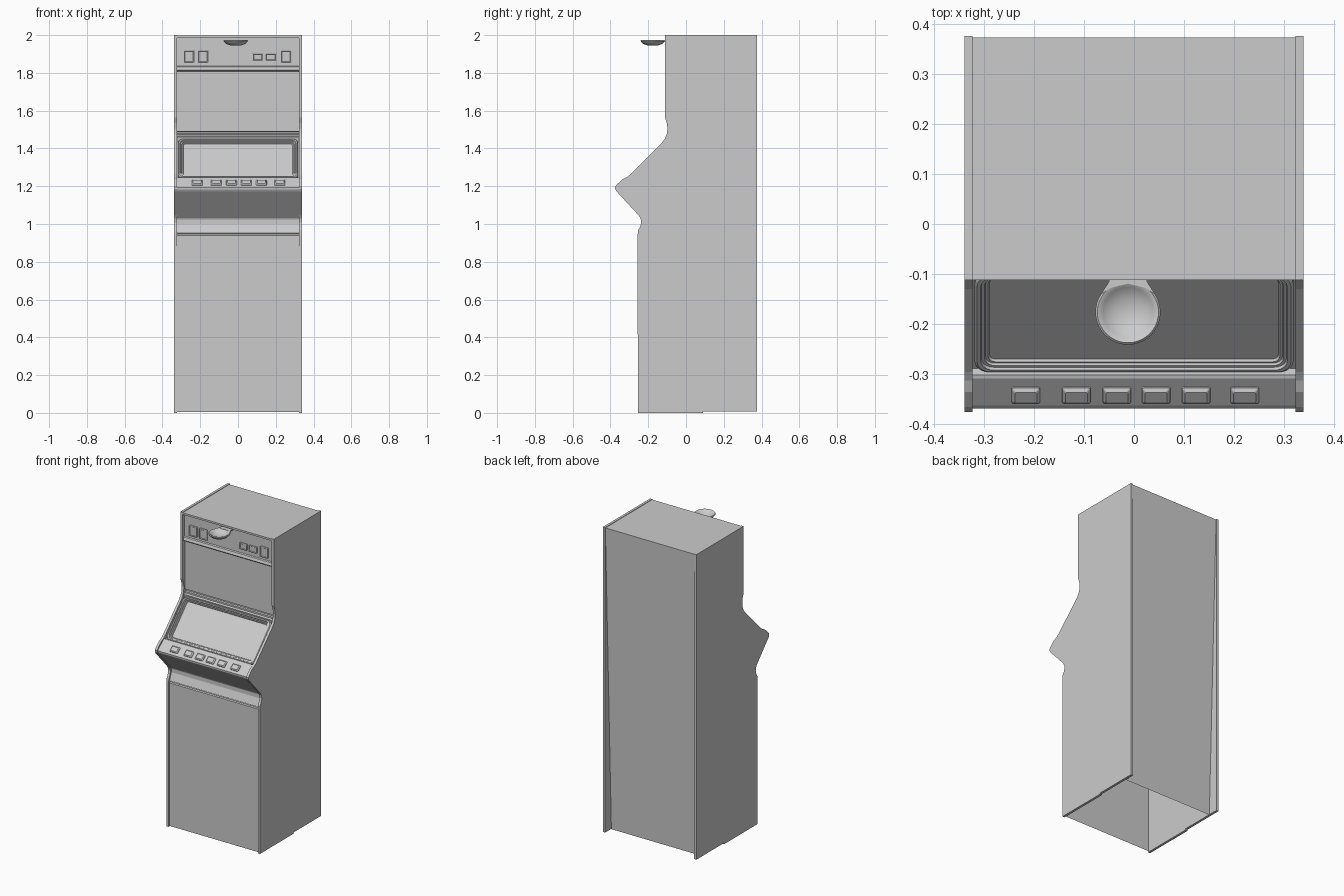
import bpy, bmesh, math
from mathutils import Vector, Matrix

cube = bpy.data.objects.get("Cube")
if cube:
    bpy.data.objects.remove(cube, do_unlink=True)

grey = bpy.data.materials.new("plain grey")
grey.use_nodes = True
COLOUR = (0.6, 0.6, 0.6, 1)
grey.diffuse_color = COLOUR
grey.node_tree.nodes["Principled BSDF"].inputs["Base Color"].default_value = COLOUR


def finish(name, bm, smooth=None):
    bmesh.ops.recalc_face_normals(bm, faces=bm.faces)
    mesh = bpy.data.meshes.new(name)
    bm.to_mesh(mesh)
    bm.free()
    mesh.materials.append(grey)
    obj = bpy.data.objects.new(name, mesh)
    bpy.context.collection.objects.link(obj)
    if smooth:
        bpy.ops.object.select_all(action='DESELECT')
        bpy.context.view_layer.objects.active = obj
        obj.select_set(True)
        bpy.ops.object.shade_smooth_by_angle(angle=math.radians(smooth))
    return obj


def extrude_x(name, profile, x0, x1, closed, smooth=None):
    """Sweep a (y, z) profile sideways; closed profiles get end caps."""
    bm = bmesh.new()
    a, b = [[bm.verts.new((x, y, z)) for y, z in profile] for x in (x0, x1)]
    n = len(profile)
    for i in range(n if closed else n - 1):
        j = (i + 1) % n
        bm.faces.new((a[i], a[j], b[j], b[i]))
    if closed:
        bm.faces.new(a)
        bm.faces.new(b)
    return finish(name, bm, smooth)


def rounded_rect(w, h, r, steps=5):
    pts = []
    for k, (sx, sy) in enumerate(((1, 1), (-1, 1), (-1, -1), (1, -1))):
        for s in range(steps + 1):
            t = math.pi / 2 * (k + s / steps)
            pts.append((sx * (w / 2 - r) + r * math.cos(t),
                        sy * (h / 2 - r) + r * math.sin(t)))
    return pts


def stepped_plate(name, rings, matrix, smooth=None):
    """Loft rounded rectangles (width, height, radius, depth), close the last."""
    bm = bmesh.new()
    loops = [[bm.verts.new(matrix @ Vector((u, v, d))) for u, v in rounded_rect(w, h, r)]
             for w, h, r, d in rings]
    for a, b in zip(loops, loops[1:]):
        for i in range(len(a)):
            j = (i + 1) % len(a)
            bm.faces.new((a[i], a[j], b[j], b[i]))
    bm.faces.new(loops[-1])
    return finish(name, bm, smooth)


def plane_matrix(x, y, z, tilt):
    """Local x sideways, local y up the slope, local z outwards."""
    return Matrix.Translation((x, y, z)) @ Matrix.Rotation(tilt, 4, 'X')


# Side panels
side = [(0.375, 0.008), (0.375, 2), (-0.112, 2), (-0.112, 1.565), (-0.102, 1.535),
        (-0.098, 1.505), (-0.102, 1.475), (-0.113, 1.45), (-0.13, 1.428),
        (-0.295, 1.262), (-0.312, 1.249), (-0.335, 1.238), (-0.365, 1.21),
        (-0.375, 1.197), (-0.375, 1.185), (-0.368, 1.173), (-0.25, 1.045),
        (-0.24, 1.028), (-0.237, 1.008), (-0.242, 0.988), (-0.254, 0.965),
        (-0.256, 0.94), (-0.255, 0), (0.09, 0), (0.09, 0.008)]
for name, s in (("left_side_panel", 1), ("right_side_panel", -1)):
    extrude_x(name, side, s * 0.322, s * 0.338, True)

# Body shell, open underneath, with a back that leans in towards the floor
body = [(0.31, 0.006), (0.372, 1.997), (-0.112, 1.997), (-0.112, 1.985), (-0.09, 1.985),
        (-0.09, 1.836), (-0.098, 1.832), (-0.104, 1.815), (-0.1, 1.81), (-0.088, 1.808),
        (-0.088, 1.49), (-0.078, 1.488), (-0.078, 1.478), (-0.088, 1.475), (-0.088, 1.465),
        (-0.1, 1.46), (-0.095, 1.435), (-0.288, 1.232), (-0.301, 1.247), (-0.308, 1.245),
        (-0.362, 1.2), (-0.368, 1.193), (-0.367, 1.183), (-0.36, 1.172), (-0.232, 1.032),
        (-0.228, 1.024), (-0.228, 1), (-0.246, 0.953), (-0.24, 0.95), (-0.24, 0.942),
        (-0.248, 0.938), (-0.248, 0.004)]
extrude_x("cabinet_body", body, -0.322, 0.322, False)

# Sloping screen with stepped bezel
slope = math.atan2(0.205, 0.195)
stepped_plate("screen_and_bezel",
              [(0.636, 0.286, 0.03, -0.02), (0.636, 0.286, 0.03, -0.004),
               (0.626, 0.278, 0.028, 0), (0.612, 0.266, 0.026, 0),
               (0.608, 0.262, 0.024, -0.006), (0.596, 0.252, 0.02, -0.006),
               (0.592, 0.248, 0.018, -0.011), (0.582, 0.241, 0.015, -0.011),
               (0.576, 0.235, 0.012, -0.016)],
              plane_matrix(0, -0.2, 1.35, slope))

# Push buttons along the control strip
strip = math.atan2(0.045, 0.054)
for i, x in enumerate((-0.216, -0.115, -0.034, 0.044, 0.124, 0.221)):
    stepped_plate(f"push_button_{i + 1}",
                  [(0.058, 0.042, 0.004, -0.003), (0.056, 0.04, 0.004, 0.003),
                   (0.044, 0.028, 0.004, 0.009)],
                  plane_matrix(x, -0.341, 1.2175, strip))

# Framed plates on the top panel
plates = [(-0.259, 1.886, 0.058, 0.068), (-0.185, 1.886, 0.058, 0.068),
          (0.104, 1.884, 0.054, 0.042), (0.174, 1.884, 0.058, 0.042),
          (0.254, 1.886, 0.058, 0.068)]
for i, (x, z, w, h) in enumerate(plates):
    stepped_plate(f"top_plate_{i + 1}",
                  [(w, h, 0.004, -0.002), (w, h, 0.004, 0.008),
                   (w - 0.008, h - 0.008, 0.003, 0.01),
                   (w - 0.014, h - 0.014, 0.002, 0.006)],
                  plane_matrix(x, -0.09, z, math.pi / 2))

# Lamp dish, revolved
dish = [(0, 1.95), (0.03, 1.955), (0.05, 1.967), (0.055, 1.972), (0.061, 1.974),
        (0.065, 1.97), (0.062, 1.965), (0.05, 1.953), (0.03, 1.946), (0, 1.944)]
bm = bmesh.new()
verts = [bm.verts.new((r, 0, z)) for r, z in dish]
edges = [bm.edges.new(pair) for pair in zip(verts, verts[1:])]
bmesh.ops.spin(bm, geom=verts + edges, cent=(0, 0, 0), axis=(0, 0, 1),
               angle=math.tau, steps=40)
bmesh.ops.remove_doubles(bm, verts=bm.verts, dist=0.0002)
bmesh.ops.translate(bm, verts=bm.verts, vec=(-0.012, -0.176, 0))
finish("lamp_dish", bm, 40)

# Lamp bracket joining the dish to the cabinet
bm = bmesh.new()
outline = [(-0.05, -0.088), (-0.05, -0.115), (-0.066, -0.14), (-0.045, -0.127),
           (-0.012, -0.119), (0.021, -0.127), (0.042, -0.14), (0.026, -0.115), (0.026, -0.088)]
low, high = [[bm.verts.new((x, y, z)) for x, y in outline] for z in (1.967, 1.974)]
bm.faces.new(low)
bm.faces.new(high)
for i in range(len(outline)):
    j = (i + 1) % len(outline)
    bm.faces.new((low[i], low[j], high[j], high[i]))
finish("lamp_bracket", bm)
